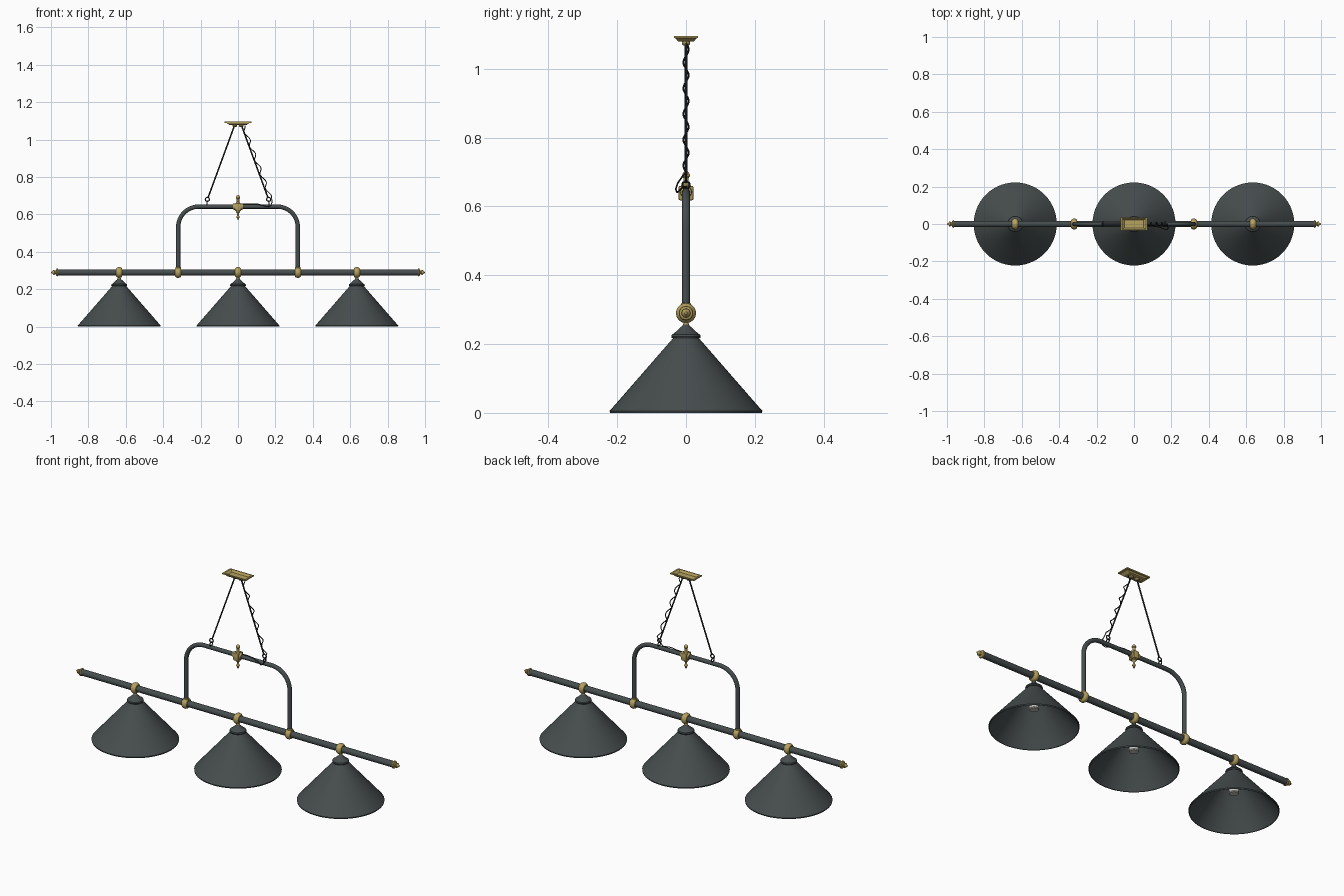
import bpy, bmesh, math
from mathutils import Vector, Matrix

if "Cube" in bpy.data.objects:
    bpy.data.objects.remove(bpy.data.objects["Cube"])


def material(name, rgb):
    m = bpy.data.materials.new(name)
    m.diffuse_color = (*rgb, 1)
    m.use_nodes = True
    m.node_tree.nodes["Principled BSDF"].inputs["Base Color"].default_value = m.diffuse_color
    return m


GREY = material("dark grey", (0.062, 0.074, 0.074))
BRASS = material("brass", (0.47, 0.36, 0.115))
BLACK = material("black cord", (0.02, 0.022, 0.022))
PALE = material("pale socket", (0.55, 0.55, 0.53))


def finish(bm, name, mat, matrix=Matrix(), smooth=True):
    bmesh.ops.recalc_face_normals(bm, faces=bm.faces)
    me = bpy.data.meshes.new(name)
    bm.to_mesh(me)
    bm.free()
    me.materials.append(mat)
    ob = bpy.data.objects.new(name, me)
    ob.matrix_world = matrix
    bpy.context.collection.objects.link(ob)
    if smooth:
        bpy.ops.object.select_all(action='DESELECT')
        ob.select_set(True)
        bpy.context.view_layer.objects.active = ob
        bpy.ops.object.shade_smooth_by_angle(angle=math.radians(35))
    return ob


def lathe(name, profile, mat, loc=(0, 0, 0), axis='Z', segs=32):
    """Spin (radius, height) points round the given axis."""
    bm = bmesh.new()
    vs = [bm.verts.new((r, 0, h)) for r, h in profile]
    es = [bm.edges.new(p) for p in zip(vs, vs[1:])]
    bmesh.ops.spin(bm, geom=vs + es, cent=(0, 0, 0), axis=(0, 0, 1),
                   angle=math.tau, steps=segs, use_duplicate=False)
    bmesh.ops.remove_doubles(bm, verts=bm.verts, dist=1e-5)
    rot = {'Z': Matrix(), 'X': Matrix.Rotation(math.pi / 2, 4, 'Y'),
           '-X': Matrix.Rotation(-math.pi / 2, 4, 'Y')}[axis]
    return finish(bm, name, mat, Matrix.Translation(loc) @ rot)


def tube(name, points, radius, mat, sides=4, closed=False):
    """Round tube along a path."""
    cu = bpy.data.curves.new(name, 'CURVE')
    cu.dimensions = '3D'
    cu.bevel_depth = radius
    cu.bevel_resolution = sides
    cu.use_fill_caps = True
    sp = cu.splines.new('POLY')
    sp.points.add(len(points) - 1)
    for p, co in zip(sp.points, points):
        p.co = (*co, 1)
    sp.use_cyclic_u = closed
    cu.materials.append(mat)
    ob = bpy.data.objects.new(name, cu)
    bpy.context.collection.objects.link(ob)
    bpy.ops.object.select_all(action='DESELECT')
    ob.select_set(True)
    bpy.context.view_layer.objects.active = ob
    bpy.ops.object.convert(target='MESH')
    bpy.ops.object.shade_smooth_by_angle(angle=math.radians(40))


def link(name, c, r, u, mat=BLACK):
    """Small ring in the plane of u and z."""
    pts = [Vector(c) + Vector(u) * r * math.cos(a) + Vector((0, 0, r * math.sin(a)))
           for a in (math.tau * i / 16 for i in range(16))]
    tube(name, pts, 0.003, mat, 2, True)


BAR, TOP, LEG, BEND = 0.29, 0.642, 0.32, 0.11

# Long bar with brass end finials
lathe("bar", [(0, -0.965), (0.017, -0.965), (0.017, 0.965), (0, 0.965)], GREY, (0, 0, BAR), 'X')
finial = [(0, 0), (0.019, 0), (0.021, 0.004), (0.019, 0.009), (0.01, 0.012), (0.009, 0.016),
          (0.013, 0.02), (0.012, 0.026), (0.006, 0.031), (0.004, 0.036), (0, 0.038)]
for s in (-1, 1):
    lathe("end_finial", finial, BRASS, (s * 0.962, 0, BAR), 'X' if s > 0 else '-X')

# Brass rings around the bar
ring = [(0.016, -0.016), (0.021, -0.016), (0.026, -0.011), (0.029, -0.004), (0.029, 0.004),
        (0.026, 0.011), (0.021, 0.016), (0.016, 0.016)]
for x in (-0.635, -LEG, 0, LEG, 0.635):
    lathe("bar_ring", ring, BRASS, (x, 0, BAR), 'X')

# Three lamps: hollow shade, cap, neck and socket
for x in (-0.635, 0, 0.635):
    at = (x, 0, 0)
    lathe("shade", [(0.218, 0.001), (0.221, 0), (0.222, 0.006), (0.219, 0.009), (0.036, 0.219),
                    (0, 0.219), (0, 0.214), (0.034, 0.214), (0.216, 0.006), (0.218, 0.001)],
          GREY, at, segs=56)
    lathe("shade_cap", [(0, 0.217), (0.041, 0.217), (0.043, 0.222), (0.041, 0.228), (0.036, 0.230),
                        (0.011, 0.253), (0.009, 0.257), (0, 0.257)], GREY, at)
    lathe("lamp_neck", [(0, 0.253), (0.009, 0.253), (0.009, 0.258), (0.007, 0.262),
                        (0.012, 0.268), (0.012, 0.272), (0, 0.272)], BRASS, at)
    lathe("lamp_socket", [(0, 0.1), (0.022, 0.1), (0.025, 0.104), (0.025, 0.15),
                          (0.02, 0.155), (0.02, 0.216), (0, 0.216)], PALE, at, segs=24)

# Arched carrying frame
corner = [(LEG - BEND + BEND * math.cos(a), 0, TOP - BEND + BEND * math.sin(a))
          for a in (math.pi / 2 * i / 12 for i in range(13))]
arch = [(LEG, 0, BAR)] + corner
arch += [(-x, y, z) for x, y, z in reversed(arch)]
tube("arch_frame", arch, 0.0115, GREY, 6)
for s in (-1, 1):
    lathe("leg_collar", [(0, 0.305), (0.015, 0.305), (0.015, 0.317), (0.012, 0.32), (0, 0.32)],
          BRASS, (s * LEG, 0, 0))

# Brass centre fitting with spindle and collars
bm = bmesh.new()
bmesh.ops.create_cube(bm, size=1)
bmesh.ops.scale(bm, vec=(0.034, 0.044, 0.042), verts=bm.verts)
bmesh.ops.bevel(bm, geom=bm.edges[:], offset=0.005, segments=2, affect='EDGES', profile=0.5)
finish(bm, "centre_block", BRASS, Matrix.Translation((0, 0, 0.639)))
lathe("centre_collar", [(0, -0.026), (0.015, -0.026), (0.017, -0.022), (0.017, 0.022),
                        (0.015, 0.026), (0, 0.026)], BRASS, (0, 0, TOP), 'X')
lathe("centre_spindle", [(0, 0.568), (0.004, 0.572), (0.004, 0.578), (0.009, 0.584), (0.008, 0.59),
                         (0.005, 0.596), (0.006, 0.606), (0.012, 0.613), (0.012, 0.662),
                         (0.007, 0.668), (0.007, 0.682), (0.011, 0.687), (0.011, 0.693),
                         (0.007, 0.7), (0, 0.704)], BRASS, segs=20)

# Ceiling plate: stepped rectangular tray, open at the top
tray = [(0.046, 0.02, 1.079), (0.05, 0.025, 1.081), (0.06, 0.029, 1.088), (0.073, 0.035, 1.09),
        (0.073, 0.035, 1.096), (0.064, 0.029, 1.096), (0.052, 0.021, 1.085)]
bm = bmesh.new()
loops = [[bm.verts.new((sx * hx, sy * hy, z)) for sx, sy in ((-1, -1), (1, -1), (1, 1), (-1, 1))]
         for hx, hy, z in tray]
for a, b in zip(loops, loops[1:]):
    for i in range(4):
        j = (i + 1) % 4
        bm.faces.new((a[i], a[j], b[j], b[i]))
bm.faces.new(loops[0])
bm.faces.new(loops[-1])
finish(bm, "ceiling_plate", BRASS, smooth=False)

# Hanging rods, eyelets and hooks
for s in (-1, 1):
    lathe("plate_knob", [(0, 1.068), (0.009, 1.068), (0.012, 1.072), (0.012, 1.08), (0, 1.08)],
          BRASS, (s * 0.018, 0, 0), segs=20)
    tube("hanging_rod", [(s * 0.02, 0, 1.072), (s * 0.16, 0, 0.69)], 0.004, BLACK, 2)
    link("rod_hook", (s * 0.164, 0, 0.681), 0.011, (1, 0, 0))
    link("frame_eyelet", (s * 0.166, 0, 0.662), 0.011, (0, 1, 0))

# Power cord winding down the right rod, looping to the centre fitting
a, b = Vector((0.024, 0, 1.075)), Vector((0.166, 0, 0.70))
cord = []
for i in range(73):
    t = i / 72
    w = math.tau * 5 * t
    cord.append(a.lerp(b, t) + Vector((0.004 + 0.009 * math.cos(w), 0.008 * math.sin(w), 0)))
cord += [Vector(p) for p in ((0.18, -0.012, 0.685), (0.183, -0.024, 0.668), (0.176, -0.03, 0.65),
                             (0.16, -0.026, 0.641), (0.135, -0.017, 0.648), (0.1, -0.008, 0.657),
                             (0.06, 0, 0.657), (0.015, 0, 0.655))]
tube("power_cord", cord, 0.0025, BLACK, 2)
